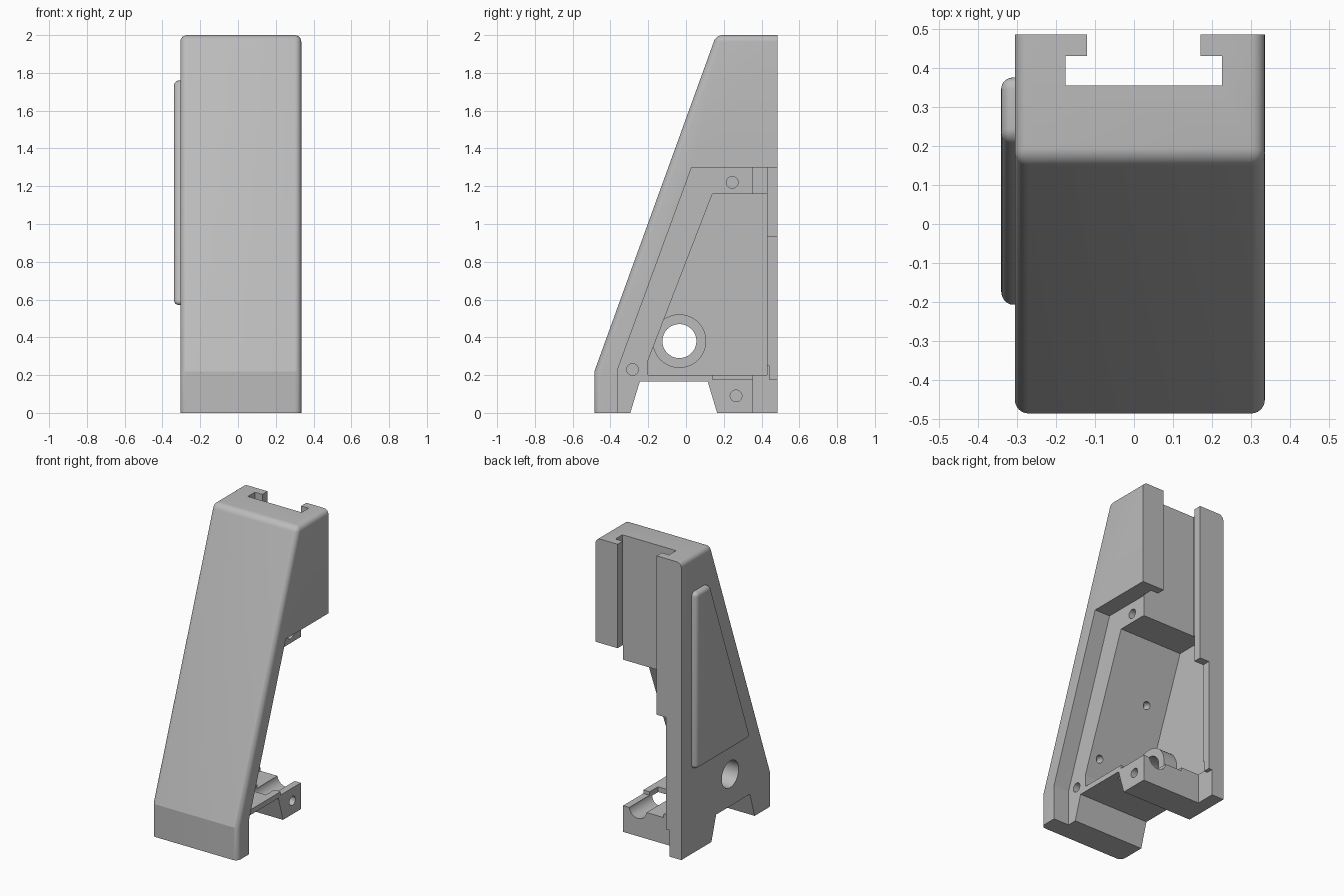
import bpy
import bmesh
import math
from mathutils import Vector, Matrix

if "Cube" in bpy.data.objects:
    bpy.data.objects.remove(bpy.data.objects["Cube"], do_unlink=True)

grey = bpy.data.materials.new("plain_grey")
grey.use_nodes = True
grey.diffuse_color = (0.5, 0.5, 0.5, 1)
grey.node_tree.nodes["Principled BSDF"].inputs["Base Color"].default_value = (0.5, 0.5, 0.5, 1)


def finish(bm, name):
    bmesh.ops.recalc_face_normals(bm, faces=bm.faces)
    mesh = bpy.data.meshes.new(name)
    bm.to_mesh(mesh)
    bm.free()
    mesh.materials.append(grey)
    obj = bpy.data.objects.new(name, mesh)
    bpy.context.collection.objects.link(obj)
    return obj


def prism(name, profile, x0, x1, round_rule=None, radius=0.03):
    """Extrude a (y, z) outline along x and round the edges chosen by a rule."""
    bm = bmesh.new()
    face = bm.faces.new([bm.verts.new((x0, y, z)) for y, z in profile])
    out = bmesh.ops.extrude_face_region(bm, geom=[face])
    moved = [g for g in out["geom"] if isinstance(g, bmesh.types.BMVert)]
    bmesh.ops.translate(bm, verts=moved, vec=(x1 - x0, 0, 0))
    if round_rule:
        edges = [e for e in bm.edges if round_rule(e)]
        bmesh.ops.bevel(bm, geom=edges, offset=radius, segments=6, profile=0.5, affect='EDGES')
    return finish(bm, name)


def box(name, x, y, z):
    return prism(name, [(y[0], z[0]), (y[1], z[0]), (y[1], z[1]), (y[0], z[1])], *x)


def rod(name, centre, axis, radius, length):
    bm = bmesh.new()
    turn = Vector((0, 0, 1)).rotation_difference(Vector(axis)).to_matrix().to_4x4()
    bmesh.ops.create_cone(bm, cap_ends=True, segments=48, radius1=radius, radius2=radius,
                          depth=length, matrix=Matrix.Translation(centre) @ turn)
    return finish(bm, name)


def combine(target, tool, operation='DIFFERENCE'):
    mod = target.modifiers.new("shape", 'BOOLEAN')
    mod.object = tool
    mod.operation = operation
    mod.solver = 'EXACT'
    bpy.ops.object.select_all(action='DESELECT')
    bpy.context.view_layer.objects.active = target
    target.select_set(True)
    bpy.ops.object.modifier_apply(modifier=mod.name)
    bpy.data.objects.remove(tool, do_unlink=True)


def smooth(obj):
    bpy.ops.object.select_all(action='DESELECT')
    bpy.context.view_layer.objects.active = obj
    obj.select_set(True)
    bpy.ops.object.shade_smooth_by_angle(angle=math.radians(17))


# Outer housing, rounded along the front, top and sides of the top
RIGHT, LEFT, BACK = -0.305, 0.335, 0.485


def housing_edges(e):
    a, b = (v.co for v in e.verts)
    mid = (a + b) / 2
    if abs(a.x - b.x) > 0.1:
        return mid.z > 1.9 and mid.y < 0.3
    return mid.z > 0.01 and mid.y < 0.4


housing = prism("housing", [(-0.485, 0), (-0.485, 0.22), (0.16, 2), (BACK, 2), (BACK, 0)],
                RIGHT, LEFT, housing_edges, 0.035)

# Recess for the side cover, and the deep inner cavity
FLANGE, FLOOR = 0.22, -0.25
combine(housing, prism("cover_recess", [(-0.36, -0.1), (-0.36, 0.235), (0.03, 1.3),
                                        (0.7, 1.3), (0.7, -0.1)], FLANGE, 0.6))
combine(housing, prism("cavity", [(-0.2, 0.2), (-0.2, 0.28), (0.14, 1.16),
                                  (0.43, 1.16), (0.43, 0.2)], FLOOR, 0.5))

# Stepped rail slot down the back, then the open back and the foot
cuts = [
    ((-0.175, 0.225), (0.355, 0.43), (0.93, 2.2)),
    ((-0.12, 0.17), (0.40, 0.7), (0.93, 2.2)),
    ((-0.12, 0.6), (0.40, 0.7), (0.9, 1.3)),
    ((-0.19, 0.6), (0.42, 0.7), (0.1, 0.93)),
    ((-0.215, 0.6), (0.355, 0.7), (-0.1, 0.177)),
    ((-0.215, 0.6), (0.355, 0.44), (0.15, 0.25)),
    ((-0.08, 0.6), (0.14, 0.5), (0.177, 0.3)),
]
for x, y, z in cuts:
    combine(housing, box("slot_cut", x, y, z))

# Arch between the front and back feet
combine(housing, prism("foot_notch", [(-0.325, -0.1), (-0.245, 0.165),
                                      (0.115, 0.165), (0.195, -0.1)], -0.6, 0.6))

# Cable groove across the back foot
combine(housing, rod("cable_groove", (0.11, 0.3, 0.185), (0, 1, 0), 0.065, 0.5))

# Boss and through hole in the side wall
combine(housing, rod("boss", (-0.215, -0.035, 0.38), (1, 0, 0), 0.142, 0.13), 'UNION')
combine(housing, rod("through_hole", (-0.2, -0.035, 0.38), (1, 0, 0), 0.09, 0.5))

# Screw holes in the flange, and two in the sloping inner wall
for y, z in [(0.245, 1.22), (-0.283, 0.23), (0.265, 0.09)]:
    combine(housing, rod("screw_hole", (FLANGE, y, z), (1, 0, 0), 0.031, 0.2))
for x, z in [(-0.1, 0.8), (0.145, 0.4)]:
    y = -0.2 + (z - 0.28) * 0.386
    combine(housing, rod("wall_hole", (x, y, z), (0, 1, -0.386), 0.025, 0.12))
smooth(housing)

# Raised side pad with rounded corners and rim
pad = prism("side_pad", [(0.375, 0.57), (0.375, 1.76), (0.215, 1.76), (-0.215, 0.57)],
            -0.34, -0.29,
            lambda e: min(v.co.x for v in e.verts) < -0.33, 0.03)
smooth(pad)
